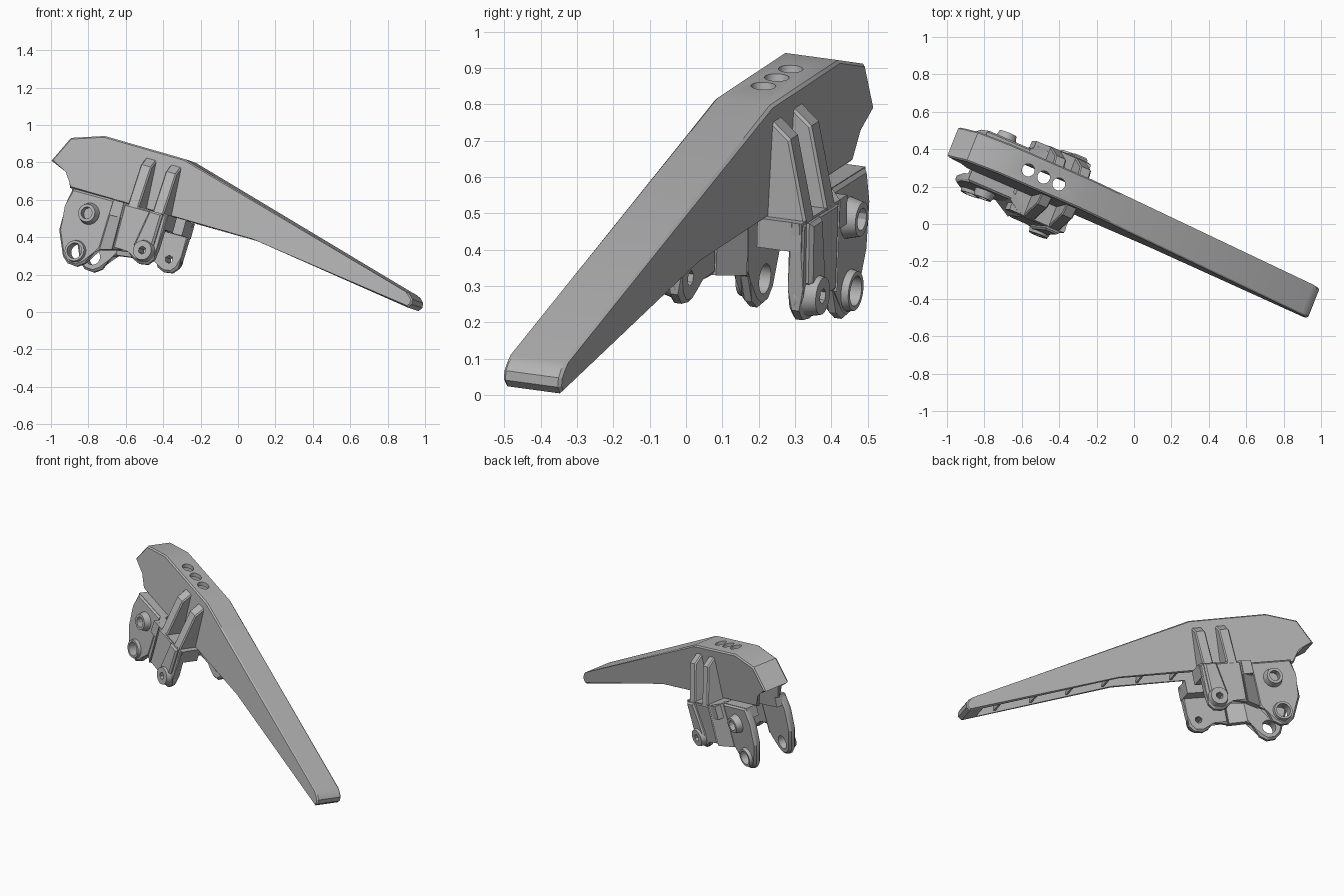
import bpy, bmesh, math
from mathutils import Vector, Matrix

if "Cube" in bpy.data.objects:
    bpy.data.objects.remove(bpy.data.objects["Cube"])

# Local frame: V runs across the lever's width; MID is its symmetry plane
V = Vector((0.365, 0.924, -0.125)).normalized()
FACE, WIDTH = -0.133, 0.172
MID = FACE + WIDTH / 2
MIRROR = Matrix.Translation(V * 2 * MID) @ (
    Matrix.Identity(3) - 2 * Matrix([[a * b for b in V] for a in V])).to_4x4()

mat = bpy.data.materials.new("grey_plastic")
mat.diffuse_color = (0.45, 0.45, 0.45, 1)
mat.use_nodes = True
mat.node_tree.nodes["Principled BSDF"].inputs["Base Color"].default_value = mat.diffuse_color


def at(x, z, d):
    """Point with given x and z lying on the plane at width position d."""
    return Vector((x, (d - V.x * x - V.z * z) / V.y, z))


def make(name, bm):
    bmesh.ops.recalc_face_normals(bm, faces=bm.faces)
    me = bpy.data.meshes.new(name)
    bm.to_mesh(me)
    bm.free()
    me.materials.append(mat)
    ob = bpy.data.objects.new(name, me)
    bpy.context.collection.objects.link(ob)
    return ob


def extrude(name, pts, vec, bevel=0):
    bm = bmesh.new()
    a = [bm.verts.new(p) for p in pts]
    b = [bm.verts.new(p + vec) for p in pts]
    n = len(a)
    bm.faces.new(a)
    bm.faces.new(b[::-1])
    for i in range(n):
        j = (i + 1) % n
        bm.faces.new((a[j], a[i], b[i], b[j]))
    if bevel:
        caps = [e for e in bm.edges if (e.verts[0] in a) == (e.verts[1] in a)]
        bmesh.ops.bevel(bm, geom=caps, offset=bevel, segments=1, affect='EDGES')
    return make(name, bm)


def plate(name, pts, d0, d1, bevel=0, read=None):
    """Outline of (x, z) points spanning width positions d0 to d1."""
    read = d0 if read is None else read
    return extrude(name, [at(x, z, read) + V * (d0 - read) for x, z in pts], V * (d1 - d0), bevel)


def cylinder(name, start, axis, length, r1, r2=None, n=32):
    bm = bmesh.new()
    rot = axis.to_track_quat('Z', 'Y').to_matrix().to_4x4()
    bmesh.ops.create_cone(bm, cap_ends=True, segments=n, radius1=r1, radius2=r2 or r1, depth=length,
                          matrix=Matrix.Translation(start + axis * length / 2) @ rot)
    return make(name, bm)


def cut(ob, cutters):
    for c in cutters:
        m = ob.modifiers.new("cut", 'BOOLEAN')
        m.object, m.operation, m.solver = c, 'DIFFERENCE', 'EXACT'
    dg = bpy.context.evaluated_depsgraph_get()
    me = bpy.data.meshes.new_from_object(ob.evaluated_get(dg))
    ob.modifiers.clear()
    ob.data = me
    for c in cutters:
        bpy.data.objects.remove(c)
    return ob


def mirrored(ob):
    me = ob.data.copy()
    me.transform(MIRROR)
    me.flip_normals()
    twin = bpy.data.objects.new("back_" + ob.name, me)
    bpy.context.collection.objects.link(twin)
    ob.name = "front_" + ob.name


# Lever arm: hollow shell, open underneath, three holes in the top
outline = [(-1, .81), (-.895, .932), (-.715, .942), (-.285, .818), (.895, .11), (.918, .092),
           (.93, .068), (.926, .042), (.905, .025), (.078, .39), (-.9, .664), (-.915, .755)]
hollow = [(-.95, .5), (-.95, .82), (-.885, .905), (-.72, .918), (-.295, .795), (.86, .1),
          (.80, .02), (.07, .3), (-.3, .3)]
arm = plate("lever_arm", outline, FACE, FACE + WIDTH, .008)
holes = [cylinder("hole", Vector((x, y, .78)), Vector((0, 0, 1)), .3, .034)
         for x, y in ((-.565, .288), (-.483, .25), (-.402, .213))]
cut(arm, [plate("cavity", hollow, FACE + .02, FACE + WIDTH - .02, read=FACE)] + holes)

# Cross ribs inside the arm
for x in (.72, .52, .32, .12, -.07, -.26):
    lo = .40 - (.44 if x > .078 else .28) * (x - .078)
    hi = .803 - .6 * (x + .285)
    plate("arm_cross_rib", [(x, lo), (x + .014, lo - .006), (x + .014, hi - .008), (x, hi)],
          FACE + .01, FACE + WIDTH - .01, read=FACE)

# Bracket half, rear section with the open pivot eye
rear_hole = at(-.87, .326, -.2)
stud = at(-.81, .53, -.235)
rear = plate("rear_bracket_plate",
             [(-.885, .663), (-.925, .57), (-.96, .44), (-.94, .30), (-.915, .262), (-.87, .245),
              (-.825, .262), (-.775, .33), (-.735, .335), (-.655, .60)], -.195, -.15, .012)
eye = cylinder("rear_eye_collar", rear_hole - V * .015, V, .05, .055, .065)
boss = cylinder("stud_boss", stud, V, .07, .048, .066)
for part in (rear, eye):
    cut(part, [cylinder("bore", rear_hole - V * .2, V, .4, .042)])
cut(boss, [cylinder("bore", stud - V * .02, V, .065, .032, n=12)])

# Sloping step between the two bracket sections
step = extrude("bracket_step", [at(-.74, .335, -.195), at(-.675, .335, -.25), at(-.61, .585, -.25),
                                at(-.66, .603, -.195)], V * .045)

# Bracket half, forward section with bolt eye
fore_hole = at(-.51, .33, -.275)
fore = plate("forward_bracket_plate",
             [(-.61, .585), (-.675, .335), (-.58, .335), (-.565, .285), (-.535, .26), (-.49, .255),
              (-.455, .28), (-.435, .34), (-.375, .52)], -.25, -.205, .012)
collar = cylinder("bolt_eye_collar", fore_hole - V * .008, V, .06, .052, .066)
column = plate("bracket_column", [(-.475, .545), (-.56, .36), (-.5, .33), (-.455, .36), (-.405, .525)],
               -.268, -.24, .01)
for part in (fore, collar, column):
    cut(part, [cylinder("bore", fore_hole - V * .2, V, .4, .022, n=6)])

# Ledges joining bracket plates to the arm walls
ledge_rear = plate("rear_ledge", [(-.885, .663), (-.655, .60), (-.675, .53), (-.90, .595)], -.185, FACE + .02)
ledge_fore = plate("forward_ledge", [(-.665, .60), (-.375, .52), (-.397, .44), (-.69, .52)], -.245, FACE + .02)

# Tapered gussets up the arm wall
gussets = []
for x, z in ((-.595, .575), (-.462, .538)):
    side = [at(x + .046, z - .03, FACE + .008), at(x, z - .015, -.25),
            at(x + .075, z + .215, -.187), at(x + .105, z + .255, FACE + .008)]
    along = at(.058, -.016, 0) - at(0, 0, 0)
    gussets.append(extrude("gusset", side, along, .007))

for part in [rear, eye, boss, step, fore, collar, column, ledge_rear, ledge_fore] + gussets:
    mirrored(part)

# Smooth only the curved surfaces
bpy.ops.object.select_all(action='SELECT')
bpy.context.view_layer.objects.active = arm
bpy.ops.object.shade_smooth_by_angle(angle=math.radians(25))
